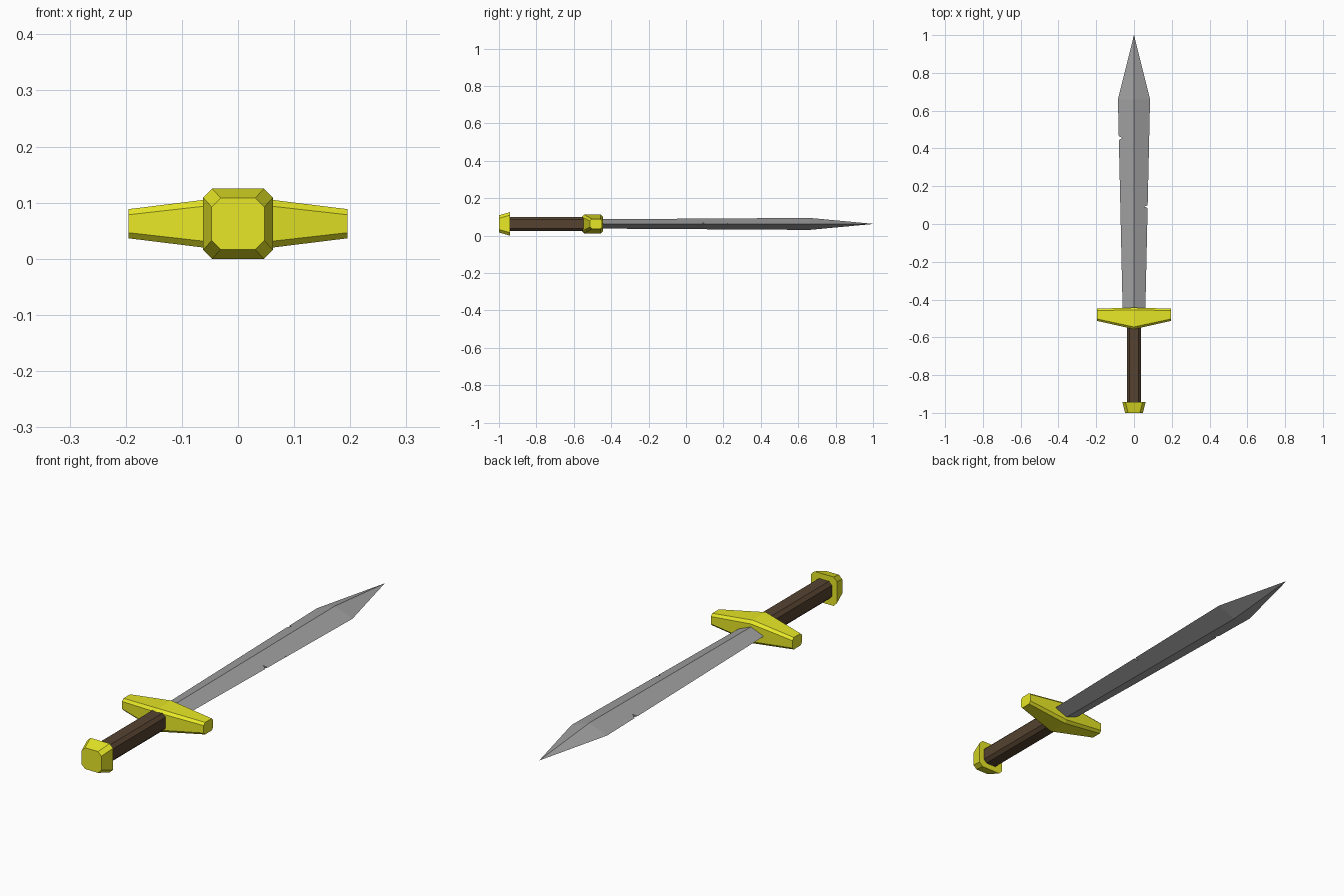
import bpy, bmesh

if "Cube" in bpy.data.objects:
    bpy.data.objects.remove(bpy.data.objects["Cube"])

ZC = 0.0625  # height of the sword's long axis


def material(name, rgb):
    m = bpy.data.materials.new(name)
    m.diffuse_color = (*rgb, 1)
    m.use_nodes = True
    m.node_tree.nodes["Principled BSDF"].inputs["Base Color"].default_value = m.diffuse_color
    return m


GOLD = material("gold", (0.8, 0.8, 0.02))
WOOD = material("wood", (0.09, 0.055, 0.03))
STEEL = material("steel", (0.35, 0.35, 0.35))


def octagon(u0, u1, v0, v1, c):
    """Rectangle with its corners cut by c."""
    return [(u0 + c, v0), (u1 - c, v0), (u1, v0 + c), (u1, v1 - c),
            (u1 - c, v1), (u0 + c, v1), (u0, v1 - c), (u0, v0 + c)]


def loft(name, rings, mat=None):
    """Skin a list of equal-length point rings and cap both ends."""
    bm = bmesh.new()
    loops = [[bm.verts.new(p) for p in ring] for ring in rings]
    n = len(loops[0])
    for a, b in zip(loops, loops[1:]):
        for i in range(n):
            j = (i + 1) % n
            bm.faces.new((a[i], a[j], b[j], b[i]))
    bm.faces.new(loops[0])
    bm.faces.new(loops[-1])
    bmesh.ops.remove_doubles(bm, verts=bm.verts, dist=1e-5)
    bmesh.ops.recalc_face_normals(bm, faces=bm.faces)
    me = bpy.data.meshes.new(name)
    bm.to_mesh(me)
    bm.free()
    ob = bpy.data.objects.new(name, me)
    bpy.context.collection.objects.link(ob)
    if mat:
        me.materials.append(mat)
    return ob


def along_y(y, r, rz, c):
    return [(x, y, z) for x, z in octagon(-r, r, ZC - rz, ZC + rz, c)]


def along_x(x, y0, y1, rz, c):
    return [(x, y, z) for y, z in octagon(y0, y1, ZC - rz, ZC + rz, c)]


# Pommel and grip
loft("pommel", [along_y(-1.0, 0.047, 0.046, 0.016),
                along_y(-0.942, 0.062, 0.0625, 0.016)], GOLD)
loft("grip", [along_y(-0.95, 0.038, 0.038, 0.014),
              along_y(-0.53, 0.038, 0.038, 0.014)], WOOD)

# Cross guard, tapering from the middle to both ends
loft("cross_guard", [along_x(-0.195, -0.513, -0.448, 0.026, 0.010),
                     along_x(0, -0.557, -0.443, 0.050, 0.012),
                     along_x(0.195, -0.513, -0.448, 0.026, 0.010)], GOLD)


# Blade with a diamond section
def diamond(y, w, h):
    return [(w, y, ZC), (0, y, ZC + h), (-w, y, ZC), (0, y, ZC - h)]


blade = loft("blade", [diamond(-0.46, 0.06, 0.025), diamond(0.66, 0.085, 0.032),
                       diamond(1.0, 0.0005, 0.0005)], STEEL)

# Nicks in the cutting edges: side, y, x of the nick's point, half width
for k, (s, y, tip, hw) in enumerate([(-1, 0.455, 0.062, 0.022),
                                     (1, 0.222, 0.068, 0.012),
                                     (1, 0.092, 0.054, 0.018)]):
    tri = [(s * tip, y), (s * 0.10, y + hw), (s * 0.10, y - hw)]
    cutter = loft(f"nick_cutter_{k}", [[(a, b, z) for a, b in tri] for z in (0, 0.13)])
    cutter.hide_render = True
    cutter.hide_set(True)
    mod = blade.modifiers.new(f"nick_{k}", 'BOOLEAN')
    mod.operation = 'DIFFERENCE'
    mod.solver = 'EXACT'
    mod.object = cutter
